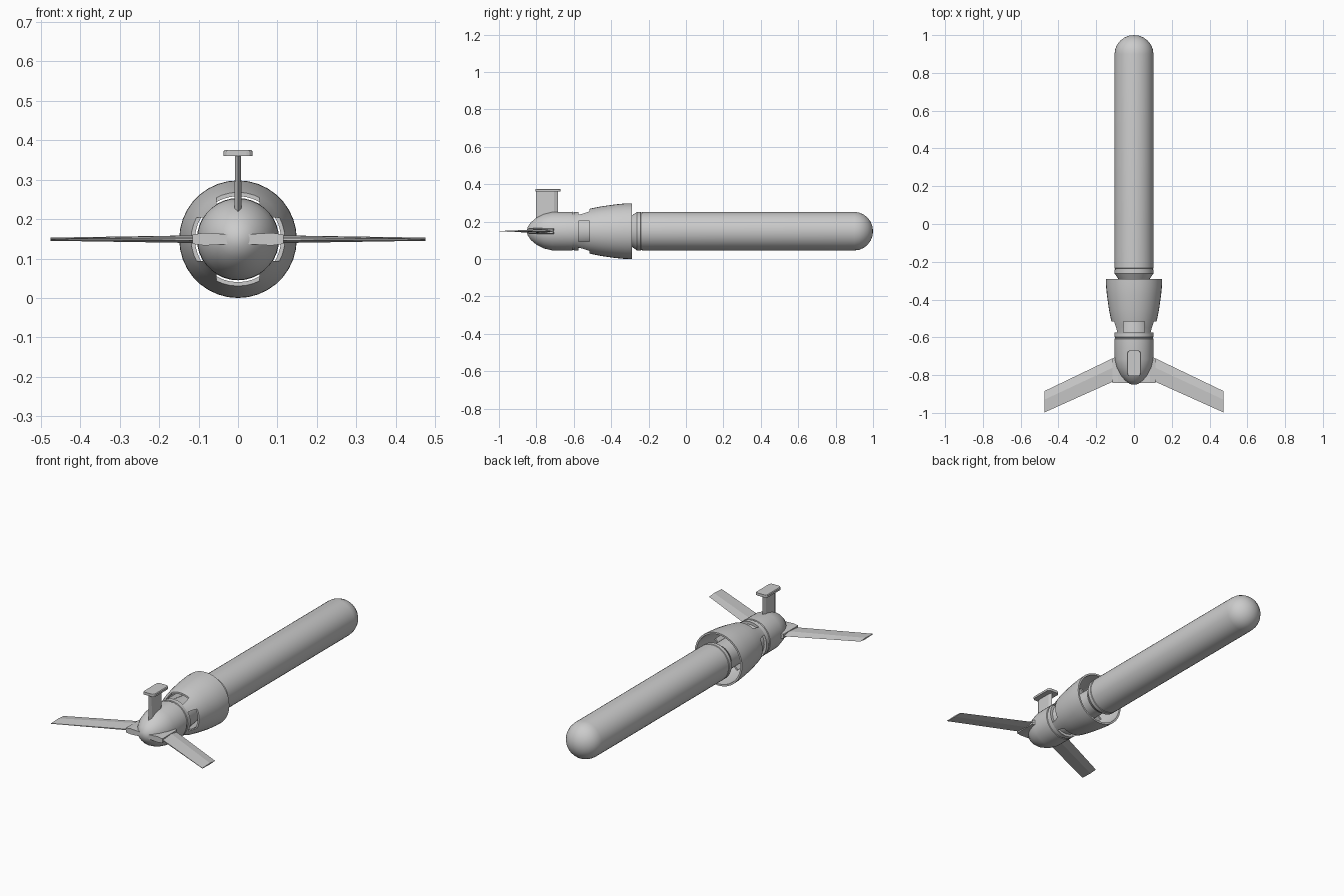
import bpy, bmesh, math
from mathutils import Matrix

if "Cube" in bpy.data.objects:
    bpy.data.objects.remove(bpy.data.objects["Cube"])

ZC = 0.149  # height of the long axis


def finish(name, bm, smooth=True):
    bmesh.ops.remove_doubles(bm, verts=bm.verts, dist=1e-5)
    bmesh.ops.recalc_face_normals(bm, faces=bm.faces)
    me = bpy.data.meshes.new(name)
    bm.to_mesh(me)
    bm.free()
    ob = bpy.data.objects.new(name, me)
    bpy.context.collection.objects.link(ob)
    if smooth:
        bpy.context.view_layer.objects.active = ob
        ob.select_set(True)
        bpy.ops.object.shade_smooth_by_angle(angle=math.radians(30))
        ob.select_set(False)
    return ob


def lathe(name, profile, seg=36):
    """Revolve (y, radius) points about the long axis."""
    bm = bmesh.new()
    vs = [bm.verts.new((r, y, ZC)) for y, r in profile]
    es = [bm.edges.new(p) for p in zip(vs, vs[1:])]
    bmesh.ops.spin(bm, geom=vs + es, cent=(0, 0, ZC), axis=(0, 1, 0),
                   angle=2 * math.pi, steps=seg, use_merge=True)
    return finish(name, bm)


def box(name, x, y, z, turn=0):
    bm = bmesh.new()
    bmesh.ops.create_cube(bm, size=1)
    for v in bm.verts:
        v.co = [a + (b - a) * (c + 0.5) for (a, b), c in zip((x, y, z), v.co)]
    if turn:
        bmesh.ops.rotate(bm, verts=bm.verts, cent=(0, 0, ZC),
                         matrix=Matrix.Rotation(turn, 3, 'Y'))
    return finish(name, bm, False)


def loft(name, sections):
    """Skin between matching closed sections and cap the ends."""
    bm = bmesh.new()
    rings = [[bm.verts.new(p) for p in s] for s in sections]
    for a, b in zip(rings, rings[1:]):
        for i in range(len(a)):
            j = (i + 1) % len(a)
            bm.faces.new((a[i], a[j], b[j], b[i]))
    bm.faces.new(rings[0])
    bm.faces.new(rings[-1])
    return finish(name, bm, False)


# long cylinder with domed end and a seam groove near the collar
dome = [(0.9 + 0.1 * math.sin(t), 0.103 * math.cos(t))
        for t in [i * math.pi / 12 for i in range(6)]] + [(1.0, 0)]
lathe("main_tube", [(-0.292, 0), (-0.292, 0.082), (-0.262, 0.103), (-0.242, 0.103),
                    (-0.24, 0.1), (-0.236, 0.1), (-0.234, 0.103)] + dome)

# inner core through the duct
lathe("duct_core", [(-0.59, 0), (-0.59, 0.09), (-0.54, 0.086), (-0.45, 0.076),
                    (-0.28, 0.076), (-0.28, 0)])

# open flared shroud with four outlet windows
outer = [(-0.58, 0.103), (-0.55, 0.109), (-0.51, 0.121), (-0.45, 0.133),
         (-0.38, 0.143), (-0.33, 0.148), (-0.29, 0.149)]
inner = [(y, r - 0.01) for y, r in reversed(outer)]
shroud = lathe("duct_shroud", outer + inner + outer[:1])
for i in range(2):
    cut = box("window_cutter", (-0.055, 0.055), (-0.574, -0.517), (ZC - 0.3, ZC + 0.3),
              i * math.pi / 2)
    cut.hide_render = True
    cut.hide_viewport = True
    m = shroud.modifiers.new("window", 'BOOLEAN')
    m.operation, m.object, m.solver = 'DIFFERENCE', cut, 'EXACT'

# struts between core and shroud
for i in range(4):
    box("duct_strut", (-0.005, 0.005), (-0.56, -0.36), (ZC + 0.07, ZC + (0.1)),
        math.pi / 4 + i * math.pi / 2)

# tail body with ogive end and seam groove
lathe("tail_body", [(-0.85, 0), (-0.848, 0.02), (-0.83, 0.047), (-0.8, 0.072),
                    (-0.76, 0.092), (-0.715, 0.103), (-0.608, 0.104), (-0.606, 0.1),
                    (-0.6, 0.1), (-0.598, 0.104), (-0.575, 0.103), (-0.575, 0)])

# swept wings and root fairings
for s in (-1, 1):
    def section(x, front, back, h):
        mid = front + (back - front) * 0.4
        return [(s * x, front, ZC), (s * x, mid, ZC + h),
                (s * x, back, ZC + h * 0.3), (s * x, back, ZC - h * 0.3),
                (s * x, mid, ZC - h)]
    loft("wing", [section(0.09, -0.70, -0.825, 0.01),
                  section(0.475, -0.885, -0.998, 0.004)])
    loft("wing_root", [[(s * x, y, ZC + z) for y, z in
                        ((f, -h), (f, h), (-0.842, h), (-0.842, -h))]
                       for x, f, h in ((0.015, -0.7, 0.012), (0.085, -0.7, 0.016),
                                       (0.115, -0.712, 0.012))])

# upright fin with rounded nose and tail
fin = [(0, -0.685), (0.008, -0.705), (0.008, -0.785), (0, -0.803),
       (-0.008, -0.785), (-0.008, -0.705)]
loft("fin", [[(x * k, y, z) for x, y in fin] for z, k in ((0.2, 1.2), (0.365, 0.9))])

# rounded cap on the fin
cap = []
for cx, cy, a0 in ((0.022, -0.685, 0), (-0.022, -0.685, 90),
                   (-0.022, -0.79, 180), (0.022, -0.79, 270)):
    for k in range(4):
        a = math.radians(a0 + 30 * k)
        cap.append((cx + 0.015 * math.cos(a), cy + 0.015 * math.sin(a)))
loft("fin_cap", [[(x * k, y, z) for x, y in cap]
                 for z, k in ((0.36, 1), (0.371, 1), (0.375, 0.9))])
